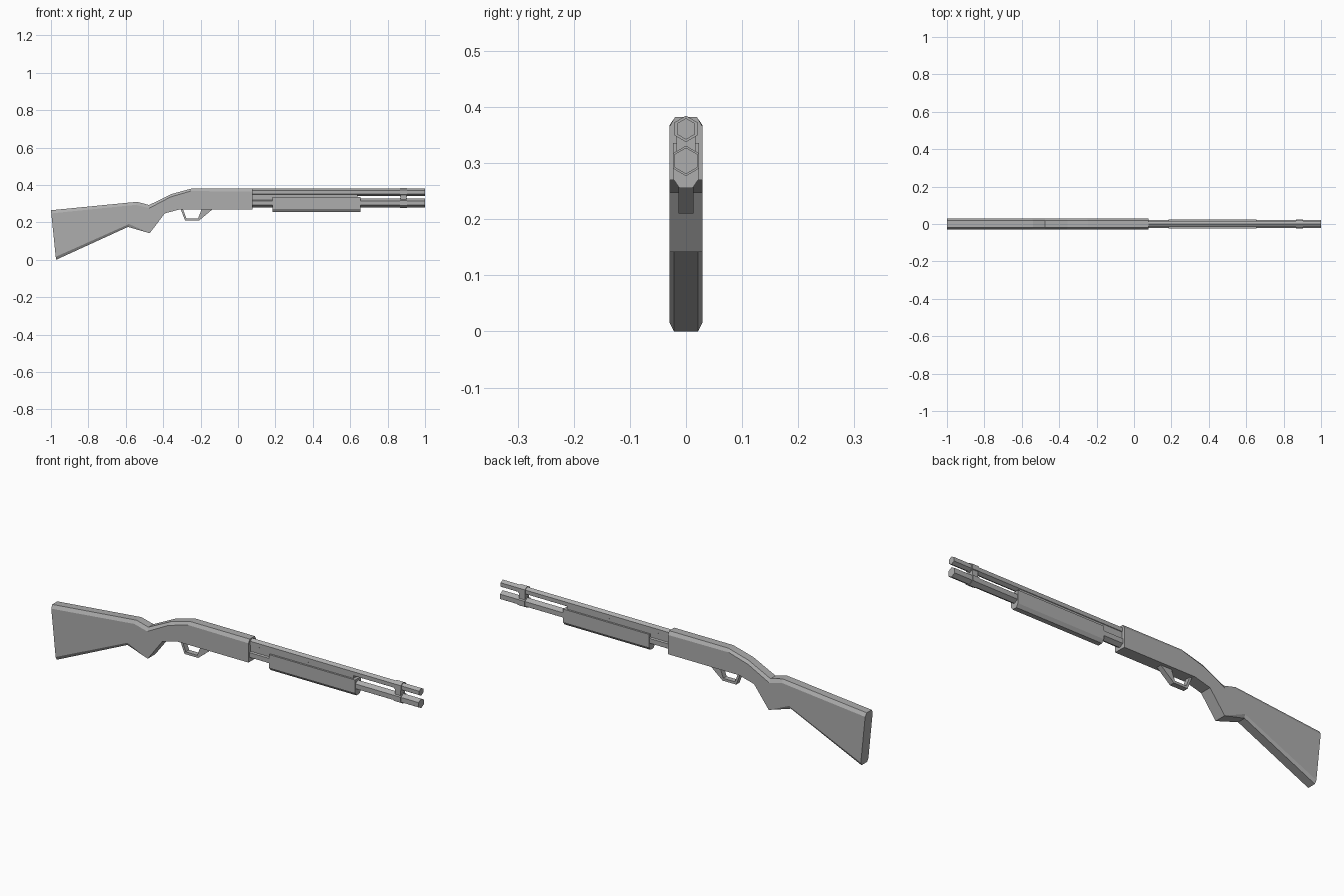
import bpy, bmesh, math

if "Cube" in bpy.data.objects:
    bpy.data.objects.remove(bpy.data.objects["Cube"])

HW = 0.0295  # half width of stock and receiver

# Dark grey finish shared by every part
finish = bpy.data.materials.new("dark_grey")
finish.diffuse_color = (0.42, 0.42, 0.42, 1.0)
finish.use_nodes = True
finish.node_tree.nodes["Principled BSDF"].inputs["Base Color"].default_value = finish.diffuse_color


def loft(name, rings):
    """Skin a list of equal-length vertex rings and cap both ends."""
    bm = bmesh.new()
    vs = [[bm.verts.new(p) for p in r] for r in rings]
    n = len(rings[0])
    for a, b in zip(vs, vs[1:]):
        for i in range(n):
            j = (i + 1) % n
            bm.faces.new((a[i], a[j], b[j], b[i]))
    bm.faces.new(vs[0])
    bm.faces.new(vs[-1])
    bmesh.ops.remove_doubles(bm, verts=bm.verts, dist=1e-5)
    bmesh.ops.recalc_face_normals(bm, faces=bm.faces)
    me = bpy.data.meshes.new(name)
    bm.to_mesh(me)
    bm.free()
    me.materials.append(finish)
    ob = bpy.data.objects.new(name, me)
    bpy.context.collection.objects.link(ob)
    return ob


def bar(name, section, x0, x1):
    """Run a (y, z) section along x."""
    return loft(name, [[(x, y, z) for y, z in section] for x in (x0, x1)])


def hexagon(z, r):
    return [(r * math.cos(math.radians(30 + 60 * k)),
             z + r * math.sin(math.radians(30 + 60 * k))) for k in range(6)]


def rect(hw, z0, z1):
    return [(-hw, z0), (hw, z0), (hw, z1), (-hw, z1)]


def station(top, bottom, chamfer):
    """Stock cross-section between a top and a bottom point, corners cut."""
    dx, dz = bottom[0] - top[0], bottom[1] - top[1]
    length = math.hypot(dx, dz)

    def at(d, y):
        return (top[0] + dx * d / length, y, top[1] + dz * d / length)

    half = [(0, HW - 0.010), (0.017, HW),
            (length - chamfer, HW), (length, HW - chamfer * 0.5)]
    return [at(d, y) for d, y in half] + [at(d, -y) for d, y in reversed(half)]


# Stock, grip and receiver in one chamfered body
loft("stock_and_receiver", [
    station((-1.0, 0.265), (-0.973, 0.0), 0.016),
    station((-0.54, 0.310), (-0.588, 0.176), 0.016),
    station((-0.475, 0.293), (-0.472, 0.142), 0),
    station((-0.355, 0.352), (-0.392, 0.248), 0),
    station((-0.245, 0.382), (-0.31, 0.270), 0),
    station((0.078, 0.382), (0.078, 0.270), 0),
])

# Barrel, magazine tube and the filler between them
bar("barrel", hexagon(0.361, 0.019), 0.07, 1.0)
bar("magazine_tube", hexagon(0.304, 0.0235), 0.07, 1.0)
bar("barrel_underside", rect(0.014, 0.32, 0.361), 0.07, 0.64)

# Sliding fore-end with chamfered lower edges
bar("fore_end", [(-0.023, 0.336), (-0.023, 0.272), (-0.012, 0.256),
                 (0.012, 0.256), (0.023, 0.272), (0.023, 0.336)], 0.185, 0.655)

# Clamp joining barrel and tube near the muzzle
bar("clamp_upper_ring", hexagon(0.361, 0.0235), 0.865, 0.903)
bar("clamp_lower_ring", hexagon(0.304, 0.027), 0.865, 0.903)
bar("clamp_bridge", rect(0.017, 0.31, 0.355), 0.868, 0.900)

# Trigger guard: bent strip with a wide front foot
outer = [(-0.308, 0.275), (-0.283, 0.210), (-0.208, 0.210), (-0.130, 0.275)]
inner = [(-0.296, 0.275), (-0.276, 0.222), (-0.213, 0.222), (-0.193, 0.275)]
loft("trigger_guard", [
    [(o[0], -0.013, o[1]), (o[0], 0.013, o[1]),
     (i[0], 0.013, i[1]), (i[0], -0.013, i[1])]
    for o, i in zip(outer, inner)])
